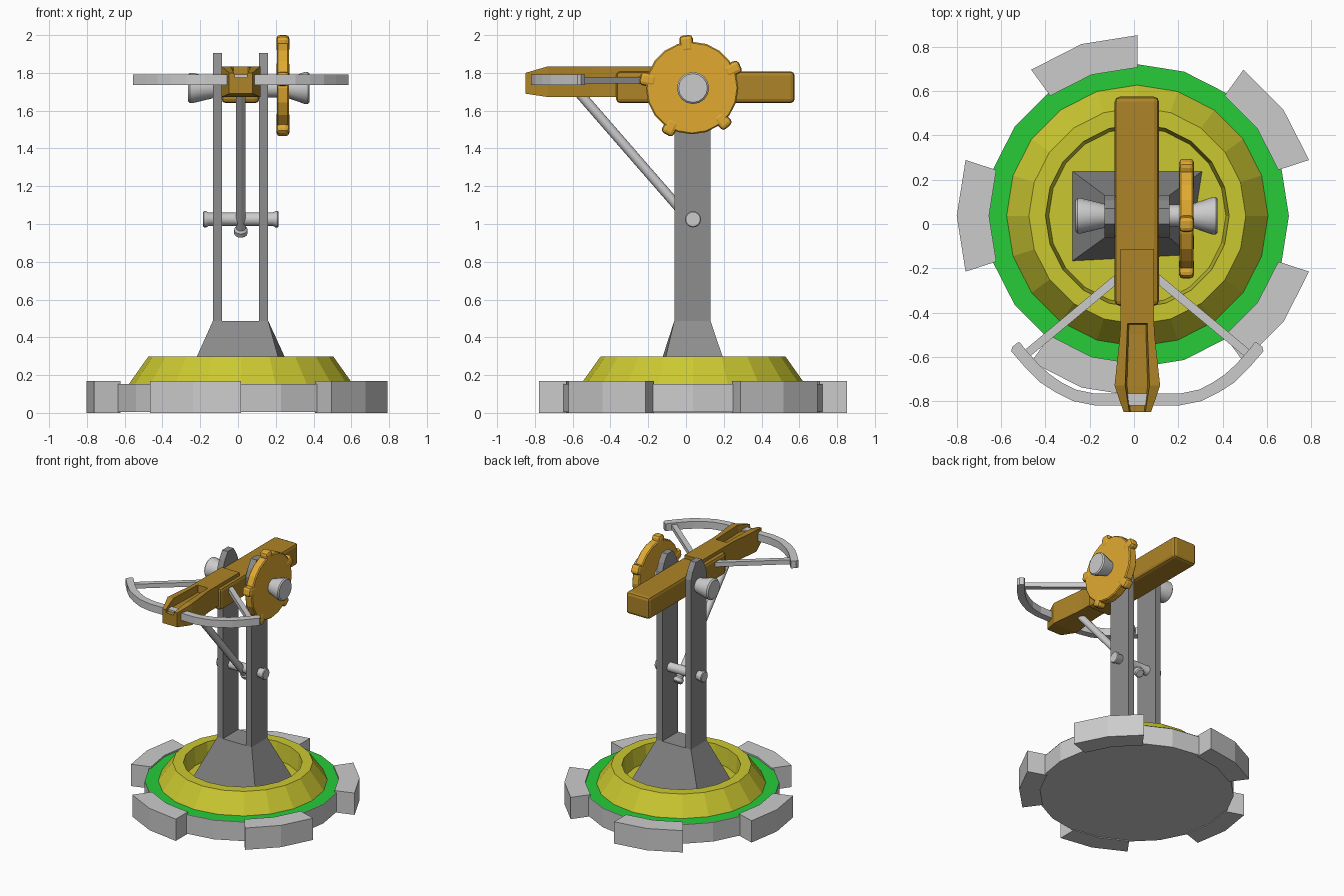
import bpy, bmesh
from math import sin, cos, pi, radians
from mathutils import Vector, Matrix

if "Cube" in bpy.data.objects:
    bpy.data.objects.remove(bpy.data.objects["Cube"])

CX, CY = 0.015, 0.037
AXLE_Z = 1.72


def mat(name, c):
    m = bpy.data.materials.new(name)
    m.diffuse_color = (*c, 1)
    m.use_nodes = True
    m.node_tree.nodes["Principled BSDF"].inputs["Base Color"].default_value = m.diffuse_color
    return m


BROWN = mat("brown", (0.42, 0.23, 0.02))
ORANGE = mat("orange", (0.75, 0.4, 0.03))
YELLOW = mat("yellow", (0.6, 0.58, 0.03))
GREEN = mat("green", (0.02, 0.6, 0.04))
DARK = mat("dark_grey", (0.27, 0.27, 0.27))


def make(name, verts, faces, material=None, bevel=0, smooth=False):
    me = bpy.data.meshes.new(name)
    me.from_pydata([tuple(v) for v in verts], [], faces)
    bm = bmesh.new()
    bm.from_mesh(me)
    bmesh.ops.recalc_face_normals(bm, faces=bm.faces)
    bm.to_mesh(me)
    bm.free()
    ob = bpy.data.objects.new(name, me)
    bpy.context.collection.objects.link(ob)
    if material:
        me.materials.append(material)
    if bevel:
        b = ob.modifiers.new("bevel", 'BEVEL')
        b.width, b.segments = bevel, 2
    if smooth:
        bpy.context.view_layer.objects.active = ob
        ob.select_set(True)
        bpy.ops.object.shade_smooth_by_angle(angle=radians(35))
        ob.select_set(False)
    return ob


def loft(name, rings, material=None, caps=True, **kw):
    n = len(rings[0])
    faces = [(i * n + j, i * n + (j + 1) % n, (i + 1) * n + (j + 1) % n, (i + 1) * n + j)
             for i in range(len(rings) - 1) for j in range(n)]
    if caps:
        faces += [tuple(range(n)), tuple(range((len(rings) - 1) * n, len(rings) * n))]
    return make(name, [v for r in rings for v in r], faces, material, **kw)


def lathe(name, profile, origin, axis, sides, material=None, caps=True, **kw):
    # profile of (radius, distance along axis)
    axis, origin = Vector(axis), Vector(origin)
    rot = axis.to_track_quat('Z', 'Y')
    rings = [[origin + rot @ Vector((r * cos(2 * pi * k / sides), r * sin(2 * pi * k / sides), t))
              for k in range(sides)] for r, t in profile]
    return loft(name, rings, material, caps, **kw)


def box(name, x, y, z, material=None, **kw):
    return loft(name, [[(x[0], y[0], h), (x[1], y[0], h), (x[1], y[1], h), (x[0], y[1], h)] for h in z],
                material, **kw)


# Turntable base: grey disc, green ring, dished yellow collar
lathe("base_disc", [(0.685, 0.006), (0.685, 0.153)], (CX, CY, 0), (0, 0, 1), 20)
lathe("green_ring", [(0.684, 0.156), (0.58, 0.156)], (CX, CY, 0), (0, 0, 1), 20, GREEN, caps=False)
lathe("yellow_collar", [(0.592, 0.154), (0.49, 0.298), (0.415, 0.298), (0.40, 0.165)],
      (CX, CY, 0), (0, 0, 1), 20, YELLOW)

# Five wide teeth round the base
for i in range(5):
    angles = [radians(36 + 72 * i + d) for d in (-18, 0, 18)]
    outline = [(0.816, a) for a in angles] + [(0.67, a) for a in reversed(angles)]
    loft(f"base_tooth_{i + 1}",
         [[(CX + r * cos(a), CY + r * sin(a), z) for r, a in outline] for z in (0, 0.168)])

# Flared pedestal
loft("pedestal", [
    [(-0.28, -0.168, 0.16), (0.25, -0.14, 0.16), (0.31, 0.24, 0.16), (-0.28, 0.24, 0.16)],
    [(-0.133, -0.062, 0.487), (0.16, -0.062, 0.487), (0.16, 0.13, 0.487), (-0.133, 0.13, 0.487)]], DARK)

# Two uprights with rounded tops
half = [(0.096, 0.48), (0.096, 1.79), (0.072, 1.85), (0.035, 1.905)]
profile = half + [(-y, z) for y, z in reversed(half)]
for side, x0, x1 in (("left", -0.133, -0.086), ("right", 0.111, 0.16)):
    loft(side + "_upright", [[(x, 0.034 + y, z) for y, z in profile] for x in (x0, x1)], DARK)

# Main axle with flared ends
lathe("axle", [(0.07, -0.265), (0.08, -0.255), (0.08, -0.24), (0.056, -0.14), (0.05, -0.12),
               (0.05, 0.2), (0.056, 0.27), (0.085, 0.355), (0.085, 0.37), (0.076, 0.378)],
      (0, CY, AXLE_Z), (1, 0, 0), 16, smooth=True)

# Cross pin with end collars
lathe("cross_pin", [(0.038, -0.185), (0.043, -0.18), (0.043, -0.168), (0.035, -0.155), (0.035, 0.185),
                    (0.043, 0.198), (0.043, 0.21), (0.038, 0.215)],
      (0, CY, 1.025), (1, 0, 0), 16, smooth=True)

# Diagonal brace with a knob at its lower end
low, high = Vector((CX, 0.075, 0.957)), Vector((CX, -0.58, 1.71))
length = (high - low).length
lathe("brace_rod", [(0.028, -0.015), (0.036, -0.008), (0.036, 0.018), (0.026, 0.03), (0.026, length)],
      low, (high - low).normalized(), 12, smooth=True)

# Side wheel with five rounded cogs
lathe("side_wheel", [(0.238, 0.206), (0.245, 0.213), (0.245, 0.262), (0.238, 0.269)],
      (0, 0.032, AXLE_Z), (1, 0, 0), 20, ORANGE)
for i in range(5):
    ob = box(f"wheel_cog_{i + 1}", (0.203, 0.272), (0.19, 0.281), (-0.036, 0.036), ORANGE, bevel=0.02)
    ob.matrix_world = (Matrix.Translation((0, 0.032, AXLE_Z)) @
                       Matrix.Rotation(radians(97 + 72 * i), 4, 'X'))

# Rear stock
box("stock", (CX - 0.102, CX + 0.098), (-0.37, 0.575), (1.64, 1.808), BROWN, bevel=0.022)


# Grooved front stock: sections of y, half width, bottom, top, groove half width, groove floor
def section(y, w, b, t, g, f):
    pts = [(-w, b), (w, b), (w, t), (g, t), (g * 0.85, f), (-g * 0.85, f), (-g, t), (-w, t)]
    return [(CX + x, y, z) for x, z in pts]


loft("front_stock", [section(*s) for s in (
    (-0.112, 0.076, 1.672, 1.835, 0.045, 1.835),
    (-0.45, 0.076, 1.672, 1.835, 0.045, 1.835),
    (-0.455, 0.076, 1.672, 1.835, 0.045, 1.782),
    (-0.50, 0.078, 1.672, 1.835, 0.046, 1.78),
    (-0.73, 0.103, 1.672, 1.835, 0.055, 1.78),
    (-0.85, 0.062, 1.69, 1.80, 0.036, 1.775))], BROWN)

# Curved bow: outer and inner edges mirrored about the middle
outer = [(0.19, -0.82), (0.29, -0.80), (0.37, -0.76), (0.44, -0.715), (0.505, -0.65),
         (0.57, -0.575), (0.565, -0.555), (0.538, -0.534)]
inner = [(0.19, -0.767), (0.28, -0.748), (0.34, -0.717), (0.395, -0.68), (0.445, -0.635),
         (0.49, -0.585), (0.505, -0.568), (0.53, -0.536)]
rows = [(-1, p) for p in reversed(list(zip(outer, inner)))] + [(1, p) for p in zip(outer, inner)]
loft("bow", [[(CX + s * o[0], o[1], 1.735), (CX + s * o[0], o[1], 1.791),
              (CX + s * n[0], n[1], 1.791), (CX + s * n[0], n[1], 1.735)] for s, (o, n) in rows])

# Bowstring arms running back into the stock
for side, s in (("left", -1), ("right", 1)):
    a, b = Vector((0.51, -0.595)), Vector((0.03, -0.195))
    d = (b - a).normalized()
    n = Vector((-d.y, d.x)) * 0.019
    loft(side + "_bowstring", [[(CX + s * (p + k * n).x, (p + k * n).y, z)
                                for k, z in ((-1, 1.745), (1, 1.745), (1, 1.779), (-1, 1.779))]
                               for p in (a, b)])
